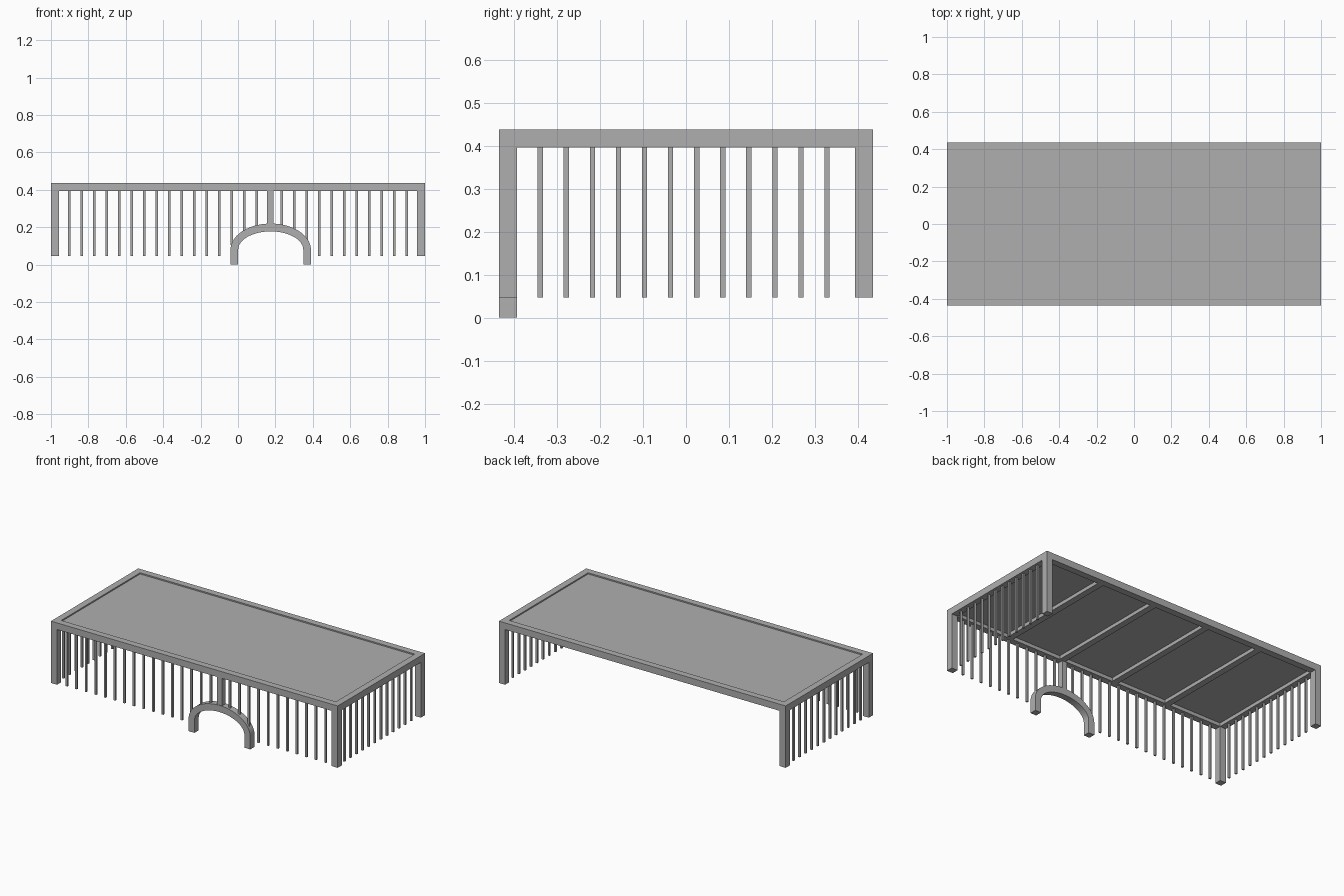
import bpy
import bmesh
import math

old = bpy.data.objects.get("Cube")
if old:
    bpy.data.objects.remove(old, do_unlink=True)

# Single material
grey = bpy.data.materials.new("grey_metal")
grey.use_nodes = True
colour = (0.43, 0.43, 0.43, 1)
grey.diffuse_color = colour
grey.node_tree.nodes["Principled BSDF"].inputs["Base Color"].default_value = colour

# Main dimensions
HX, HY = 1.0, 0.435      # half length and half depth
W = 0.042                # frame section
TOP, BEAM, FOOT = 0.437, 0.395, 0.047
CX, CY = HX - W / 2, HY - W / 2
BAR = 0.012
ARCH_X, SPRING = 0.175, 0.08


def finish(name, bm):
    bmesh.ops.recalc_face_normals(bm, faces=bm.faces)
    mesh = bpy.data.meshes.new(name)
    bm.to_mesh(mesh)
    bm.free()
    mesh.materials.append(grey)
    obj = bpy.data.objects.new(name, mesh)
    bpy.context.collection.objects.link(obj)
    return obj


def box(name, x0, x1, y0, y1, z0, z1):
    bm = bmesh.new()
    bmesh.ops.create_cube(bm, size=1)
    for v in bm.verts:
        v.co.x = x1 if v.co.x > 0 else x0
        v.co.y = y1 if v.co.y > 0 else y0
        v.co.z = z1 if v.co.z > 0 else z0
    return finish(name, bm)


def upright(name, x, y, width, z0, z1):
    h = width / 2
    return box(name, x - h, x + h, y - h, y + h, z0, z1)


def arch_top(x):
    """Height of the arch's outer edge, or None beside the arch."""
    d = abs(x - ARCH_X) / 0.215
    return SPRING + 0.14 * math.sqrt(1 - d * d) if d < 1 else None


# Top frame: long beams, then short beams between them
for side, y in (("front", -CY), ("back", CY)):
    box(side + "_beam", -HX, HX, y - W / 2, y + W / 2, BEAM, TOP)
for side, x in (("right", -CX), ("left", CX)):
    box(side + "_beam", x - W / 2, x + W / 2, W - HY, HY - W, BEAM, TOP)

# Corner posts
for side, x in (("right", -CX), ("left", CX)):
    for end, y in (("front", -CY), ("back", CY)):
        upright(f"{end}_{side}_post", x, y, W, FOOT, BEAM)

# Recessed roof panel with cross ribs below
box("roof_panel", W - HX, HX - W, W - HY, HY - W, 0.417, 0.429)
for i in range(4):
    x = (i - 1.5) * 0.383
    box(f"roof_rib_{i + 1}", x - 0.02, x + 0.02, W - HY, HY - W, BEAM, 0.417)

# Front bars, shortened where they meet the arch; the middle one is the pillar
for i in range(28):
    x = -0.902 + i * 1.804 / 27
    if abs(x - ARCH_X) < 0.03:
        continue
    top = arch_top(x)
    upright(f"front_bar_{i + 1}", x, -CY, BAR, top - 0.01 if top else FOOT, BEAM)

# Side bars
for side, x in (("right", -CX), ("left", CX)):
    for i in range(12):
        y = -0.339 + i * 0.667 / 11
        upright(f"{side}_bar_{i + 1}", x, y, BAR, FOOT, BEAM)

# Arched doorway with its pillar
bm = bmesh.new()
STEPS = 28


def outline(rx, rz):
    pts = [(rx, 0)]
    for i in range(STEPS + 1):
        a = math.pi * i / STEPS
        pts.append((rx * math.cos(a), SPRING + rz * math.sin(a)))
    return pts + [(-rx, 0)]


rings = [[bm.verts.new((ARCH_X + x, y, z)) for x, z in outline(rx, rz)]
         for rx, rz, y in ((0.215, 0.14, -HY), (0.215, 0.14, W - HY),
                           (0.174, 0.098, W - HY), (0.174, 0.098, -HY))]
for k in range(4):
    a, b = rings[k], rings[(k + 1) % 4]
    for i in range(len(a) - 1):
        bm.faces.new((a[i], a[i + 1], b[i + 1], b[i]))
for end in (0, -1):
    bm.faces.new([r[end] for r in rings])
arch = finish("door_arch", bm)
bpy.context.view_layer.objects.active = arch
arch.select_set(True)
bpy.ops.object.shade_smooth_by_angle(angle=math.radians(30))
arch.select_set(False)

upright("arch_pillar", ARCH_X - 0.002, -CY, 0.036, 0.205, BEAM)
